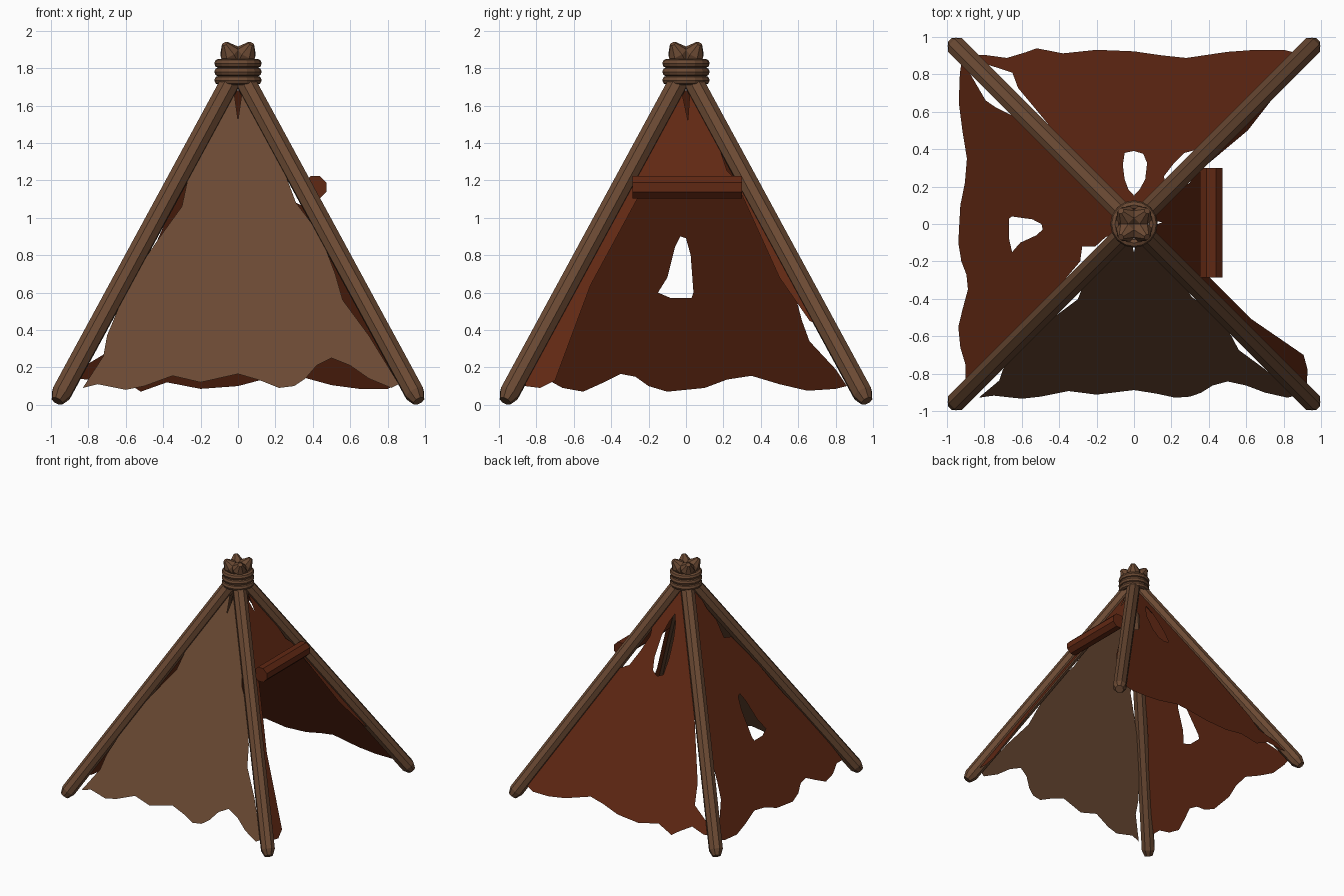
import bpy, bmesh, math
from mathutils import Vector
from mathutils.geometry import tessellate_polygon

if "Cube" in bpy.data.objects:
    bpy.data.objects.remove(bpy.data.objects["Cube"])

APEX, SLOPE = 1.8, 0.543   # the poles cross here; outward run per unit of drop


def material(name, rgb):
    m = bpy.data.materials.new(name)
    m.diffuse_color = (*rgb, 1)
    m.use_nodes = True
    m.node_tree.nodes["Principled BSDF"].inputs["Base Color"].default_value = m.diffuse_color
    return m


brown = material("weathered brown", (0.145, 0.067, 0.033))
red = material("rust red", (0.118, 0.021, 0.0065))


def finish(name, bm, mat, recalc=True):
    if recalc:
        bmesh.ops.recalc_face_normals(bm, faces=bm.faces)
    me = bpy.data.meshes.new(name)
    bm.to_mesh(me)
    bm.free()
    me.materials.append(mat)
    ob = bpy.data.objects.new(name, me)
    bpy.context.collection.objects.link(ob)
    return ob


def rod(name, stations, mat, sides=8):
    """Faceted rod through (point, radius) stations lying on one straight line."""
    bm = bmesh.new()
    axis = (stations[-1][0] - stations[0][0]).normalized()
    a = axis.cross(Vector((0, 0, 1))).normalized()
    b = axis.cross(a)
    rings = []
    for p, r in stations:
        angles = [(i + 0.5) * math.tau / sides for i in range(sides)]
        rings.append([bm.verts.new(p + (a * math.cos(t) + b * math.sin(t)) * r) for t in angles])
    for lo, hi in zip(rings, rings[1:]):
        for i in range(sides):
            j = (i + 1) % sides
            bm.faces.new((lo[i], lo[j], hi[j], hi[i]))
    bm.faces.new(rings[0])
    bm.faces.new(rings[-1])
    return finish(name, bm, mat)


# four crossed poles with whittled ends
for side, sx in (("left", -1), ("right", 1)):
    for end, sy in (("front", -1), ("back", 1)):
        def on_pole(z):
            d = (APEX - z) * SLOPE
            return Vector((sx * d, sy * d, z))
        rod(f"{end}_{side}_pole",
            [(on_pole(0.02), 0.034), (on_pole(0.06), 0.056),
             (on_pole(1.885), 0.056), (on_pole(1.93), 0.018)], brown)

# rope lashing: three stacked rings
for k, z in enumerate((1.735, 1.78, 1.825)):
    bpy.ops.mesh.primitive_torus_add(location=(0, 0, z), major_radius=0.102, minor_radius=0.025,
                                     major_segments=16, minor_segments=8)
    ring = bpy.context.object
    ring.name = f"rope_ring_{k + 1}"
    ring.data.materials.append(brown)

# rolled up door cloth
rod("door_roll", [(Vector((0.413, -0.285, 1.163)), 0.064),
                  (Vector((0.413, 0.3, 1.163)), 0.064)], red)


def panel(name, out, mat, outline, hole=None):
    """Sloping cloth sheet: (u, z) outline laid on the plane between two poles."""
    out = Vector(out)
    along = Vector((abs(out.y), abs(out.x), 0))
    loops = [[along * u + out * ((APEX - z) * SLOPE) + Vector((0, 0, z)) for u, z in loop]
             for loop in (outline, hole) if loop]
    flat = [[Vector((u, z, 0)) for u, z in loop] for loop in (outline, hole) if loop]
    bm = bmesh.new()
    verts = [bm.verts.new(p) for loop in loops for p in loop]
    for tri in tessellate_polygon(flat):
        f = bm.faces.new([verts[i] for i in tri])
        f.normal_update()
        if f.normal.dot(out) < 0:
            f.normal_flip()
    return finish(name, bm, mat, recalc=False)


# ragged cloth panels, listed along the hem then up the right edge and down the left
panel("front_cloth", (0, -1, 0), brown, [
    (-.83, .09), (-.75, .11), (-.6, .08), (-.5, .10), (-.35, .155), (-.2, .12), (0, .165),
    (.12, .13), (.22, .09), (.3, .10), (.36, .14), (.42, .21), (.5, .25), (.6, .21), (.7, .14),
    (.82, .09), (.86, .11), (.70, .37), (.56, .56), (.52, .70), (.44, .91), (.31, 1.08),
    (.25, 1.24), (.06, 1.66), (.02, 1.66), (0, 1.52), (-.02, 1.66), (-.06, 1.66),
    (-.27, 1.20), (-.30, 1.06), (-.43, .88), (-.58, .66), (-.70, .37), (-.72, .26)])

panel("back_cloth", (0, 1, 0), red, [
    (-.93, .20), (-.88, .14), (-.8, .135), (-.68, .165), (-.58, .11), (-.52, .07), (-.38, .12),
    (-.2, .085), (0, .10), (.15, .14), (.28, .165), (.5, .105), (.65, .085), (.8, .085),
    (.88, .12), (.80, .27), (.66, .54), (.53, .74), (.37, 1.05), (.27, 1.10), (.21, 1.21),
    (.16, 1.33), (.17, 1.43), (.05, 1.68), (-.05, 1.68), (-.15, 1.46), (-.26, 1.23),
    (-.36, 1.04), (-.48, .77), (-.62, .46), (-.65, .31), (-.80, .22)],
    [(-.05, 1.10), (0, 1.08), (.05, 1.11), (.07, 1.2), (.06, 1.36), (.03, 1.46), (0, 1.52),
     (-.03, 1.46), (-.05, 1.36), (-.06, 1.22)])

panel("left_cloth", (-1, 0, 0), red, [
    (-.83, .14), (-.75, .14), (-.66, .09), (-.55, .07), (-.45, .115), (-.35, .165), (-.27, .15),
    (-.2, .10), (-.1, .07), (0, .08), (.1, .09), (.22, .135), (.35, .155), (.5, .11), (.65, .075),
    (.8, .085), (.86, .10), (.80, .19), (.66, .34), (.62, .45), (.58, .6), (.50, .76),
    (.36, 1.06), (.20, 1.37), (.05, 1.68), (-.04, 1.68), (-.07, 1.52), (-.12, 1.42),
    (-.12, 1.29), (-.20, 1.27), (-.36, 1.02), (-.43, .88), (-.50, .75), (-.66, .49), (-.75, .32)],
    [(-.15, .6), (-.10, .68), (-.06, .84), (-.03, .9), (0, .89), (.025, .8), (.04, .6),
     (.03, .57), (-.08, .57)])

panel("right_door_cloth", (1, 0, 0), red, [
    (-.86, .10), (-.78, .09), (-.70, .13), (-.51, .64), (-.25, 1.12), (.30, 1.12), (.50, .68),
    (.66, .45), (.73, .41), (.62, .61), (.34, 1.13), (.22, 1.25), (.17, 1.40), (.06, 1.66),
    (.02, 1.66), (.01, 1.52), (-.02, 1.66), (-.06, 1.66), (-.34, 1.14), (-.60, .66), (-.84, .22)])
